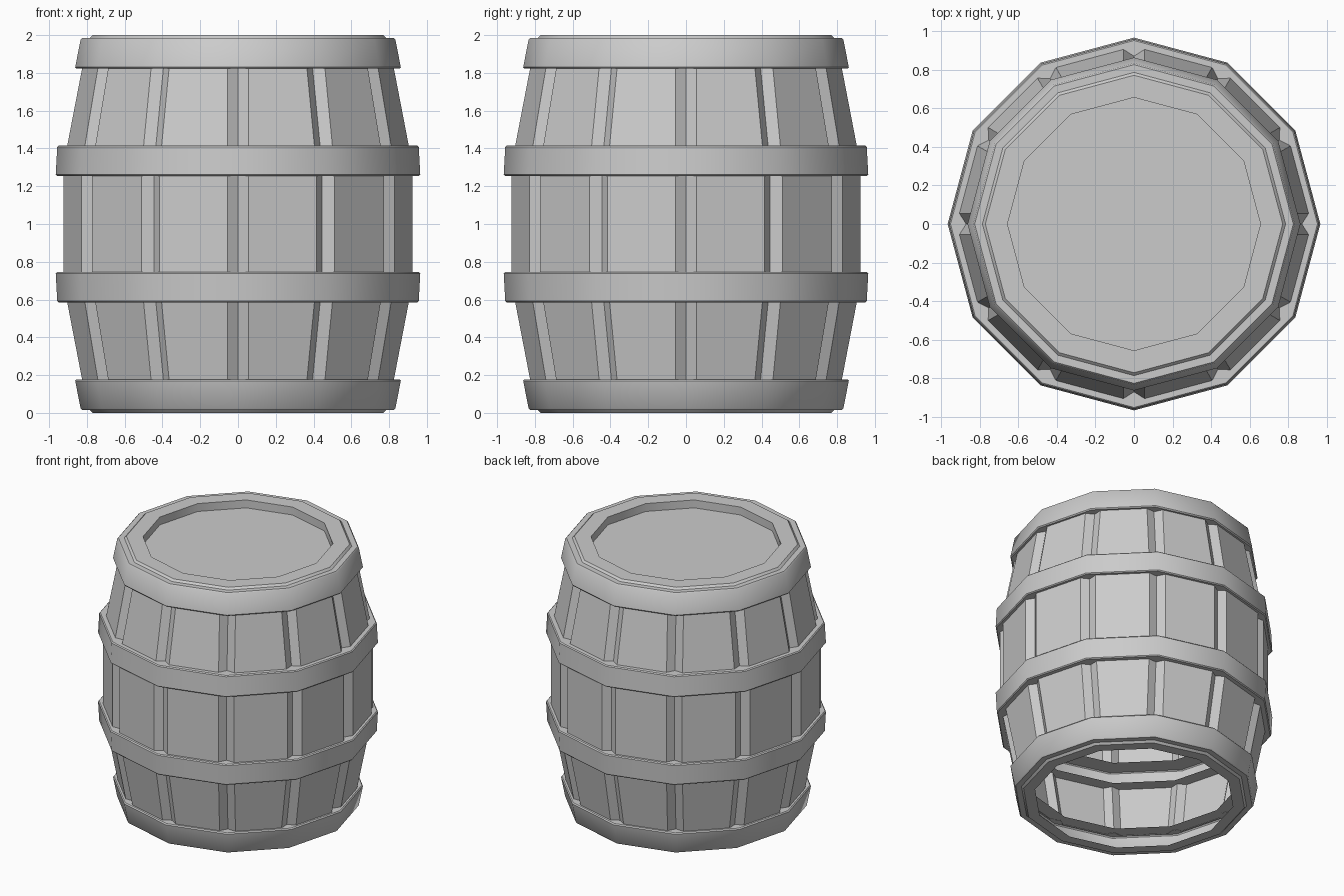
import bpy
import bmesh
from math import pi, sin, cos, radians

if "Cube" in bpy.data.objects:
    bpy.data.objects.remove(bpy.data.objects["Cube"])

SIDES = 12
GROOVE_HALF = 0.055
GROOVE_DEPTH = 0.035

grey = bpy.data.materials.new("barrel_grey")
grey.use_nodes = True
COLOUR = (0.6, 0.6, 0.6, 1)
grey.diffuse_color = COLOUR
grey.node_tree.nodes["Principled BSDF"].inputs["Base Color"].default_value = COLOUR


def plain(r):
    """Twelve-sided outline."""
    return [(r * cos(2 * pi * k / SIDES), r * sin(2 * pi * k / SIDES)) for k in range(SIDES)]


def grooved(r):
    """Twelve-sided outline with a V groove cut at each corner."""
    pts = []
    for k in range(SIDES):
        c, s = cos(2 * pi * k / SIDES), sin(2 * pi * k / SIDES)
        for rad, t in ((r, -GROOVE_HALF), (r - GROOVE_DEPTH, 0), (r, GROOVE_HALF)):
            pts.append((rad * c - t * s, rad * s + t * c))
    return pts


def stack(name, profile, outline=plain, cap=False):
    """Skin outlines along a (radius, height) profile, listed from bottom to top."""
    bm = bmesh.new()
    rings = [[bm.verts.new((x, y, z)) for x, y in outline(r)] for r, z in profile]
    for low, high in zip(rings, rings[1:]):
        n = len(low)
        for i in range(n):
            j = (i + 1) % n
            bm.faces.new((low[i], low[j], high[j], high[i]))
    if cap:
        bm.faces.new(rings[-1])
    mesh = bpy.data.meshes.new(name)
    bm.to_mesh(mesh)
    bm.free()
    mesh.materials.append(grey)
    obj = bpy.data.objects.new(name, mesh)
    bpy.context.collection.objects.link(obj)
    bpy.ops.object.select_all(action='DESELECT')
    obj.select_set(True)
    bpy.context.view_layer.objects.active = obj
    bpy.ops.object.shade_smooth_by_angle(angle=radians(35))
    return obj


def flip(profile):
    """Mirror a profile from the upper half to the lower half."""
    return [(r, 2 - z) for r, z in reversed(profile)]


# Staves in three bands between the hoops
upper_staves = [(0.905, 1.41), (0.825, 1.825)]
stack("upper_staves", upper_staves, grooved)
stack("middle_staves", [(0.925, 0.745), (0.925, 1.26)], grooved)
stack("lower_staves", flip(upper_staves), grooved)

# Hoops, open on the inside, with small bevelled edges
belly_hoop = [(0.82, 1.255), (0.958, 1.255), (0.965, 1.262),
              (0.957, 1.408), (0.95, 1.415), (0.82, 1.415)]
stack("upper_belly_hoop", belly_hoop)
stack("lower_belly_hoop", flip(belly_hoop))

end_hoop = [(0.74, 1.822), (0.855, 1.822), (0.862, 1.83),
            (0.833, 1.977), (0.825, 1.985), (0.785, 1.985)]
stack("top_hoop", end_hoop)
stack("bottom_hoop", flip(end_hoop))

# Recessed lid and the open bottom rim
stack("lid", [(0.785, 1.985), (0.77, 2), (0.655, 2), (0.655, 1.94)], cap=True)
stack("bottom_rim", [(0.69, 0), (0.77, 0), (0.785, 0.015)])
